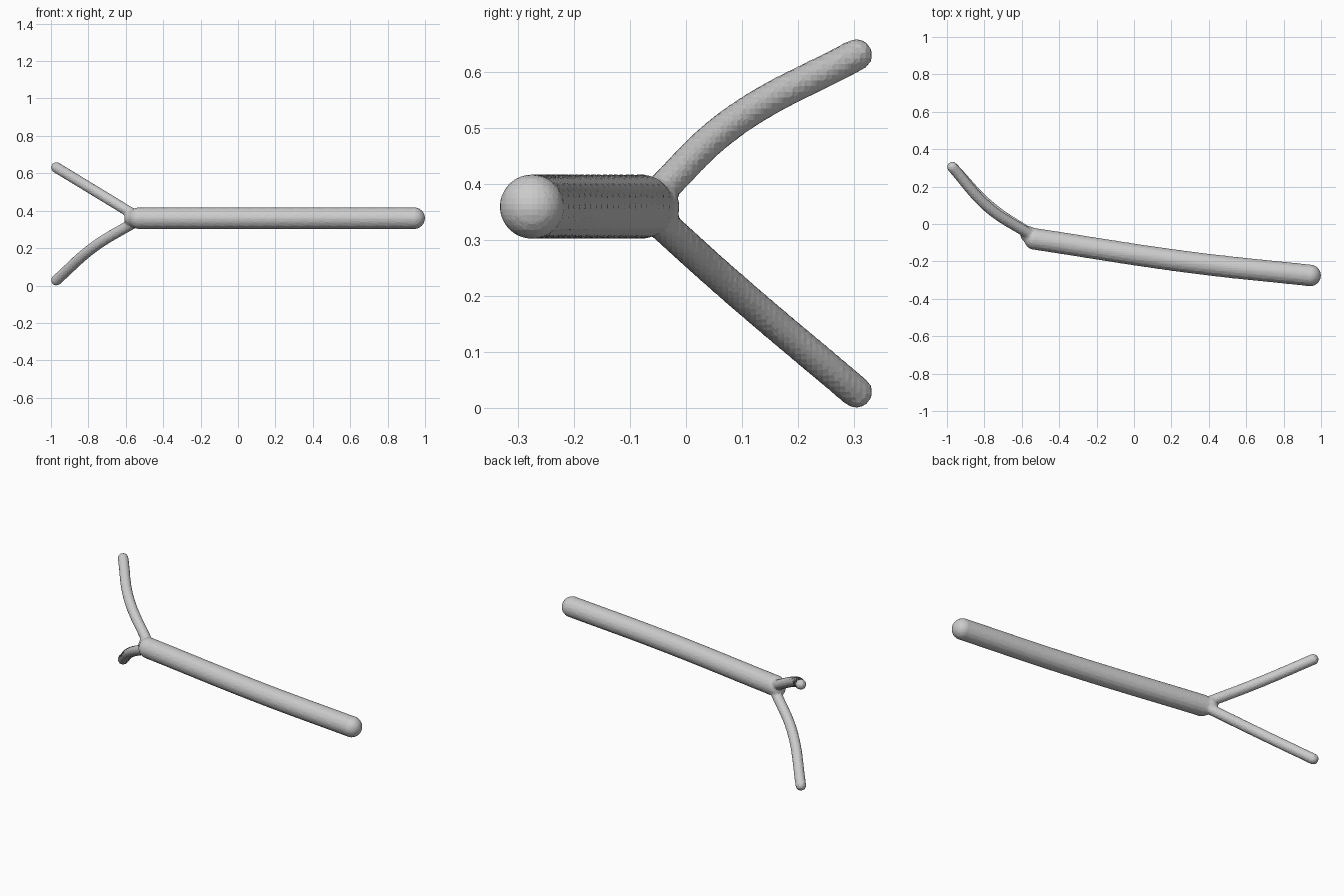
import bpy
import bmesh
from mathutils import Matrix

cube = bpy.data.objects.get("Cube")
if cube:
    bpy.data.objects.remove(cube, do_unlink=True)

grey = bpy.data.materials.new("light grey")
grey.use_nodes = True
colour = (0.6, 0.6, 0.6, 1)
grey.diffuse_color = colour
grey.node_tree.nodes["Principled BSDF"].inputs["Base Color"].default_value = colour


def add_ball(bm, centre, radius):
    bmesh.ops.create_uvsphere(bm, u_segments=32, v_segments=16, radius=radius,
                              matrix=Matrix.Translation(centre))


def add_tube(bm, points, radius):
    """Sweep a round tube along a smooth path and round both ends."""
    curve = bpy.data.curves.new("tube_path", "CURVE")
    curve.dimensions = "3D"
    curve.bevel_depth = radius
    curve.bevel_resolution = 6
    curve.use_fill_caps = True
    spline = curve.splines.new("BEZIER")
    spline.resolution_u = 16
    spline.bezier_points.add(len(points) - 1)
    for knot, point in zip(spline.bezier_points, points):
        knot.co = point
        knot.handle_left_type = knot.handle_right_type = "AUTO"
    path = bpy.data.objects.new("tube_path", curve)
    bpy.context.collection.objects.link(path)
    depsgraph = bpy.context.evaluated_depsgraph_get()
    mesh = bpy.data.meshes.new_from_object(path.evaluated_get(depsgraph))
    bm.from_mesh(mesh)
    bpy.data.objects.remove(path, do_unlink=True)
    bpy.data.meshes.remove(mesh)
    for end in (points[0], points[-1]):
        add_ball(bm, end, radius)


bm = bmesh.new()

# Thick main stem
add_tube(bm, [(0.942, -0.275, 0.36), (0.3, -0.205, 0.36), (-0.53, -0.08, 0.36)], 0.058)

# Upper and lower thin branches
add_tube(bm, [(-0.55, -0.06, 0.375), (-0.78, 0.09, 0.515), (-0.971, 0.304, 0.631)], 0.029)
add_tube(bm, [(-0.55, -0.055, 0.34), (-0.765, 0.09, 0.21), (-0.971, 0.304, 0.029)], 0.029)

# Swelling that fills the crotch of the fork
add_ball(bm, (-0.565, -0.055, 0.36), 0.044)

bmesh.ops.recalc_face_normals(bm, faces=bm.faces)
mesh = bpy.data.meshes.new("forked_tube")
bm.to_mesh(mesh)
bm.free()
mesh.materials.append(grey)
tube = bpy.data.objects.new("forked_tube", mesh)
bpy.context.collection.objects.link(tube)

# Fuse the parts into one faceted skin
remesh = tube.modifiers.new("fuse", "REMESH")
remesh.mode = "VOXEL"
remesh.voxel_size = 0.01
remesh.use_smooth_shade = False
